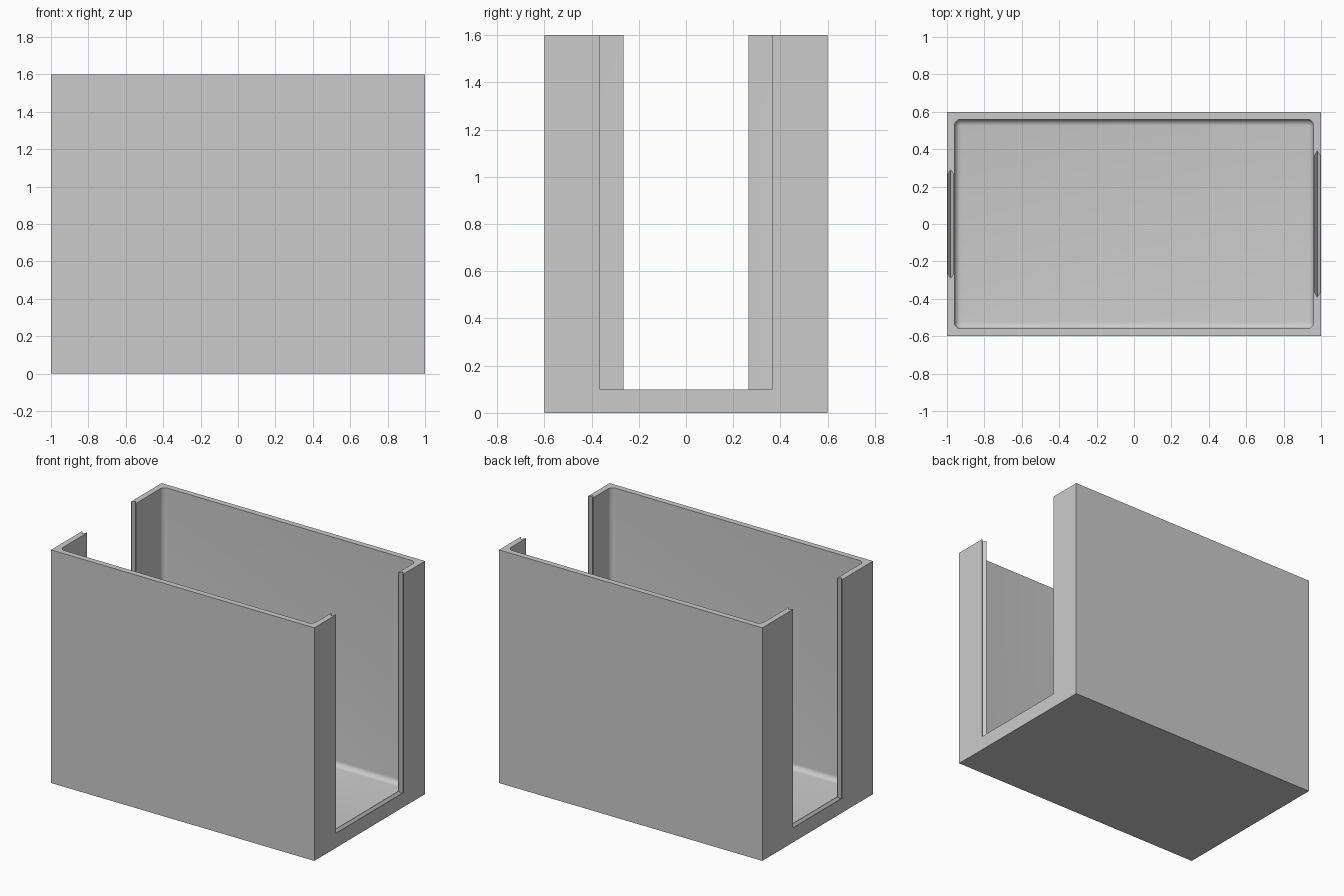
import bpy, bmesh, math

cube = bpy.data.objects.get("Cube")
if cube:
    bpy.data.objects.remove(cube, do_unlink=True)

HEIGHT, HALF_Y, WALL, FILLET = 1.6, 0.6, 0.04, 0.035
SLOT_FLOOR, GROOVE = 0.1, 0.025

grey = bpy.data.materials.new("light grey")
grey.use_nodes = True
colour = (0.6, 0.6, 0.6, 1)
grey.diffuse_color = colour
grey.node_tree.nodes["Principled BSDF"].inputs["Base Color"].default_value = colour


def finish(name, bm):
    bmesh.ops.recalc_face_normals(bm, faces=bm.faces)
    mesh = bpy.data.meshes.new(name)
    bm.to_mesh(mesh)
    bm.free()
    mesh.materials.append(grey)
    obj = bpy.data.objects.new(name, mesh)
    bpy.context.collection.objects.link(obj)
    return obj


def box(half_x, half_y, low, high):
    bm = bmesh.new()
    bmesh.ops.create_cube(bm, size=2)
    for v in bm.verts:
        v.co = (v.co.x * half_x, v.co.y * half_y, high if v.co.z > 0 else low)
    return bm


def slot_cutter(name, side, half_width):
    """Open-topped slot whose edges carry a V groove along the wall's middle."""
    bm = bmesh.new()
    lip, mid = 0.004, WALL / 2
    layers = [(-0.1, 0), (lip, 0), (mid, GROOVE), (WALL - lip, 0), (WALL + 0.1, 0)]
    rings = []
    for depth, grow in layers:
        x, y, z = side * (1 - depth), half_width + grow, SLOT_FLOOR - grow
        top = HEIGHT + 0.2
        rings.append([bm.verts.new((x, *p)) for p in ((-y, z), (y, z), (y, top), (-y, top))])
    for a, b in zip(rings, rings[1:]):
        for i in range(4):
            j = (i + 1) % 4
            bm.faces.new((a[i], a[j], b[j], b[i]))
    bm.faces.new(rings[0])
    bm.faces.new(rings[-1])
    return finish(name, bm)


# Outer body
body = finish("open_box", box(1, HALF_Y, 0, HEIGHT))

# Rounded inside space
bm = box(1 - WALL, HALF_Y - WALL, WALL, HEIGHT + 0.2)
edges = [e for e in bm.edges if min(v.co.z for v in e.verts) < HEIGHT]
bmesh.ops.bevel(bm, geom=edges, offset=FILLET, segments=6, profile=0.5, affect='EDGES')
cutters = [finish("inside_cutter", bm)]

# Side slots, wider on the left
cutters.append(slot_cutter("left_slot_cutter", 1, 0.365))
cutters.append(slot_cutter("right_slot_cutter", -1, 0.265))

bpy.context.view_layer.objects.active = body
for cutter in cutters:
    mod = body.modifiers.new(cutter.name, 'BOOLEAN')
    mod.operation = 'DIFFERENCE'
    mod.solver = 'EXACT'
    mod.object = cutter
    bpy.ops.object.modifier_apply(modifier=mod.name)
for cutter in cutters:
    bpy.data.objects.remove(cutter, do_unlink=True)

# Smooth fillets, sharp corners
bpy.ops.object.select_all(action='DESELECT')
body.select_set(True)
bpy.ops.object.shade_smooth_by_angle(angle=math.radians(25))
